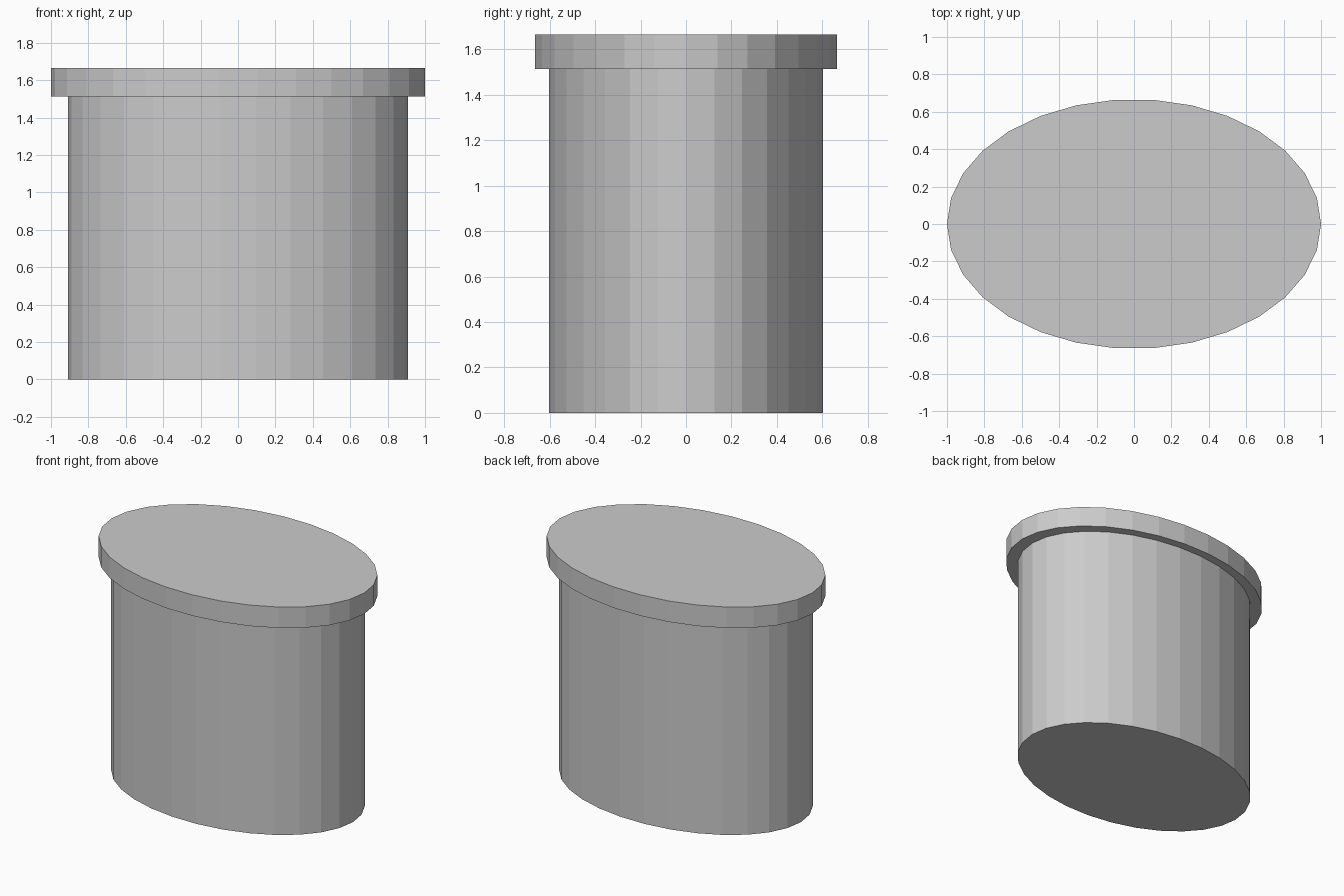
import bpy, bmesh, math
from mathutils import Matrix

if "Cube" in bpy.data.objects:
    bpy.data.objects.remove(bpy.data.objects["Cube"])

SIDES = 30


def oval_drum(name, rx, ry, z0, z1):
    """Flat-shaded elliptical cylinder with a corner on the x axis."""
    m = (Matrix.Translation((0, 0, (z0 + z1) / 2))
         @ Matrix.Diagonal((rx, ry, z1 - z0, 1))
         @ Matrix.Rotation(math.pi / 2, 4, 'Z'))
    bm = bmesh.new()
    bmesh.ops.create_cone(bm, cap_ends=True, segments=SIDES,
                          radius1=1, radius2=1, depth=1, matrix=m)
    bmesh.ops.recalc_face_normals(bm, faces=bm.faces)
    mesh = bpy.data.meshes.new(name)
    bm.to_mesh(mesh)
    bm.free()
    obj = bpy.data.objects.new(name, mesh)
    bpy.context.collection.objects.link(obj)
    return obj


# Oval body of the box
oval_drum("box_body", 0.91, 0.607, 0, 1.514)

# Wider overhanging lid
oval_drum("box_lid", 1.0, 0.667, 1.514, 1.664)
